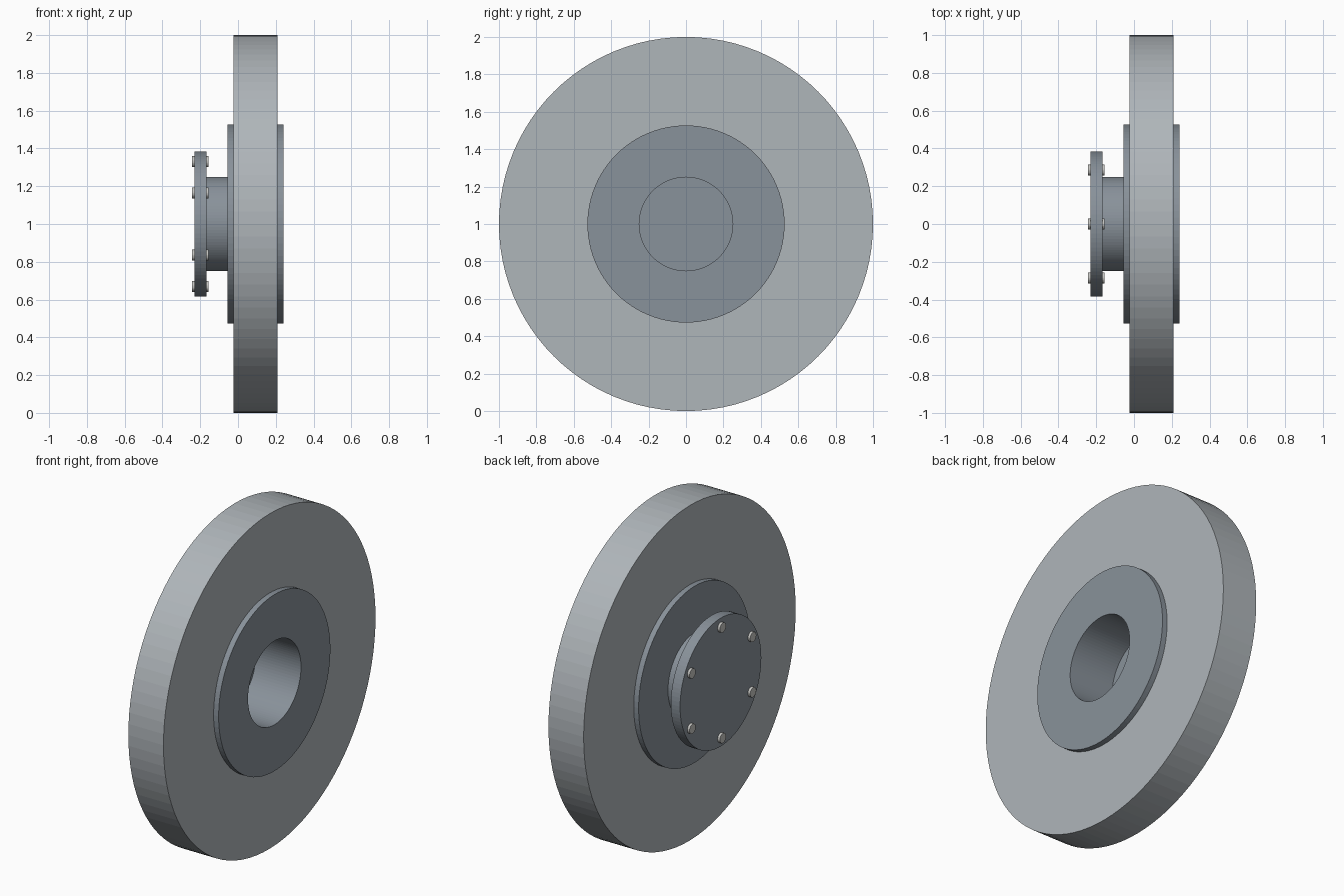
import bpy, bmesh, math

if "Cube" in bpy.data.objects:
    bpy.data.objects.remove(bpy.data.objects["Cube"])


def material(name, rgb):
    m = bpy.data.materials.new(name)
    m.diffuse_color = (*rgb, 1.0)
    m.use_nodes = True
    m.node_tree.nodes["Principled BSDF"].inputs["Base Color"].default_value = m.diffuse_color
    return m


light_steel = material("light_steel", (0.43, 0.465, 0.49))
dark_steel = material("dark_steel", (0.25, 0.287, 0.325))
bolt_metal = material("bolt_metal", (0.56, 0.56, 0.54))


def lathe(name, profile, mat, sides, y=0.0, z=1.0, closed=False):
    """Spin an (x, radius) profile around an axis parallel to x."""
    bm = bmesh.new()
    rings = []
    for x, r in profile:
        if r == 0:
            rings.append([bm.verts.new((x, 0, 0))] * sides)
        else:
            rings.append([bm.verts.new((x, r * math.cos(2 * math.pi * i / sides),
                                        r * math.sin(2 * math.pi * i / sides)))
                          for i in range(sides)])
    pairs = list(zip(rings, rings[1:]))
    if closed:
        pairs.append((rings[-1], rings[0]))
    for a, b in pairs:
        for i in range(sides):
            j = (i + 1) % sides
            corners = list(dict.fromkeys((a[i], a[j], b[j], b[i])))
            bm.faces.new(corners)
    bmesh.ops.recalc_face_normals(bm, faces=bm.faces)
    mesh = bpy.data.meshes.new(name)
    bm.to_mesh(mesh)
    bm.free()
    mesh.materials.append(mat)
    ob = bpy.data.objects.new(name, mesh)
    ob.location = (0, y, z)
    bpy.context.collection.objects.link(ob)
    return ob


def ring(name, x0, x1, inner, outer, mat, sides=96):
    return lathe(name, [(x0, inner), (x0, outer), (x1, outer), (x1, inner)],
                 mat, sides, closed=True)


def disc(name, x0, x1, radius, mat, sides=96, y=0.0, z=1.0):
    return lathe(name, [(x0, 0), (x0, radius), (x1, radius), (x1, 0)],
                 mat, sides, y, z)


# Wide outer wheel around a bored hub
ring("wheel", -0.024, 0.208, 0.525, 1.0, light_steel)
ring("hub", -0.056, 0.241, 0.25, 0.527, dark_steel)

# Shaft stub closing the bore, and its mounting flange
disc("shaft", -0.17, -0.056, 0.25, dark_steel)
disc("flange", -0.229, -0.168, 0.383, dark_steel)

# Six bolts through the flange
for k in range(6):
    a = math.radians(90 + 60 * k)
    disc(f"bolt_{k + 1}", -0.244, -0.157, 0.029, bolt_metal, 24,
         0.33 * math.cos(a), 1 + 0.33 * math.sin(a))
